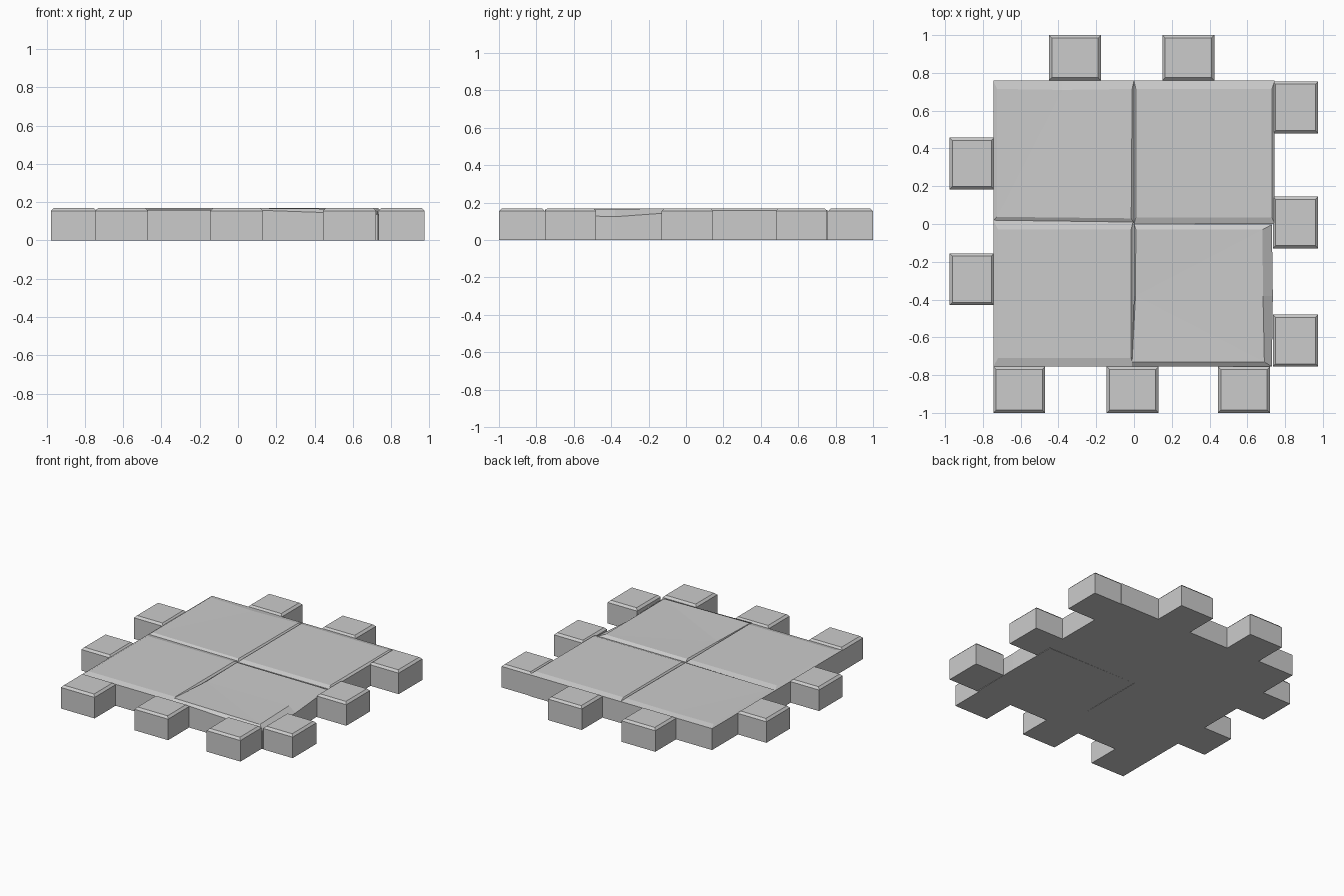
import bpy, bmesh

if "Cube" in bpy.data.objects:
    bpy.data.objects.remove(bpy.data.objects["Cube"])


def stone(name, rim, top, fan=0):
    """Closed stone: vertical walls up to the rim, sloped edge to the top, top fanned from one corner."""
    bm = bmesh.new()
    base = [bm.verts.new((p[0], p[1], 0)) for p in rim]
    mid = [bm.verts.new(p) for p in rim]
    up = [bm.verts.new(p) for p in top]
    n = len(rim)
    bm.faces.new(base[::-1])
    for lo, hi in ((base, mid), (mid, up)):
        for i in range(n):
            j = (i + 1) % n
            bm.faces.new((lo[i], lo[j], hi[j], hi[i]))
    for k in range(1, n - 1):
        bm.faces.new((up[fan], up[(fan + k) % n], up[(fan + k + 1) % n]))
    bmesh.ops.recalc_face_normals(bm, faces=bm.faces)
    me = bpy.data.meshes.new(name)
    bm.to_mesh(me)
    bm.free()
    ob = bpy.data.objects.new(name, me)
    bpy.context.collection.objects.link(ob)


def rect(x0, x1, y0, y1, z):
    return [(x0, y0, z), (x1, y0, z), (x1, y1, z), (x0, y1, z)]


H, RIM = 0.17, 0.155

# Small edge stones
def edge_stone(name, x0, x1, y0, y1):
    b = 0.015
    stone(name, rect(x0, x1, y0, y1, RIM), rect(x0 + b, x1 - b, y0 + b, y1 - b, H))

for i, x in enumerate((-0.45, 0.15)):
    edge_stone(f"back_edge_stone_{i+1}", x, x + 0.275, 0.76, 1.0)
for i, x in enumerate((-0.745, -0.145, 0.445)):
    edge_stone(f"front_edge_stone_{i+1}", x, x + 0.275, -1.0, -0.755)
for i, y in enumerate((0.183, -0.43)):
    edge_stone(f"left_edge_stone_{i+1}", -0.977, -0.74, y, y + 0.275)
for i, y in enumerate((0.48, -0.13, -0.755)):
    edge_stone(f"right_edge_stone_{i+1}", 0.735, 0.975, y, y + 0.275)

# Four large paving slabs
stone("back_right_slab", rect(0, 0.745, 0, 0.76, 0.158),
      rect(0.01, 0.73, 0.035, 0.715, H))
stone("front_left_slab", rect(-0.745, -0.003, -0.755, 0.02, 0.158),
      rect(-0.72, -0.015, -0.71, -0.028, H))

# Slab with a slight crease from the middle of its back edge
stone("back_left_slab",
      [(-0.745, 0.02, 0.158), (0, 0.005, 0.158), (0, 0.76, 0.158),
       (-0.38, 0.76, 0.158), (-0.745, 0.76, 0.158)],
      [(-0.725, 0.038, H), (-0.015, 0.03, H), (-0.01, 0.715, H),
       (-0.38, 0.71, 0.164), (-0.725, 0.715, H)], fan=3)

# Worn slab, chipped along its right side
stone("worn_front_right_slab",
      [(-0.01, -0.755, 0.162), (0.73, -0.755, 0.136), (0.735, -0.38, 0.125),
       (0.73, -0.003, 0.152), (0, 0, 0.158), (0.0, -0.38, 0.155)],
      [(-0.01, -0.73, H), (0.69, -0.73, 0.163), (0.683, -0.38, 0.166),
       (0.68, -0.03, H), (0.01, -0.028, H), (0.008, -0.38, 0.164)], fan=5)
